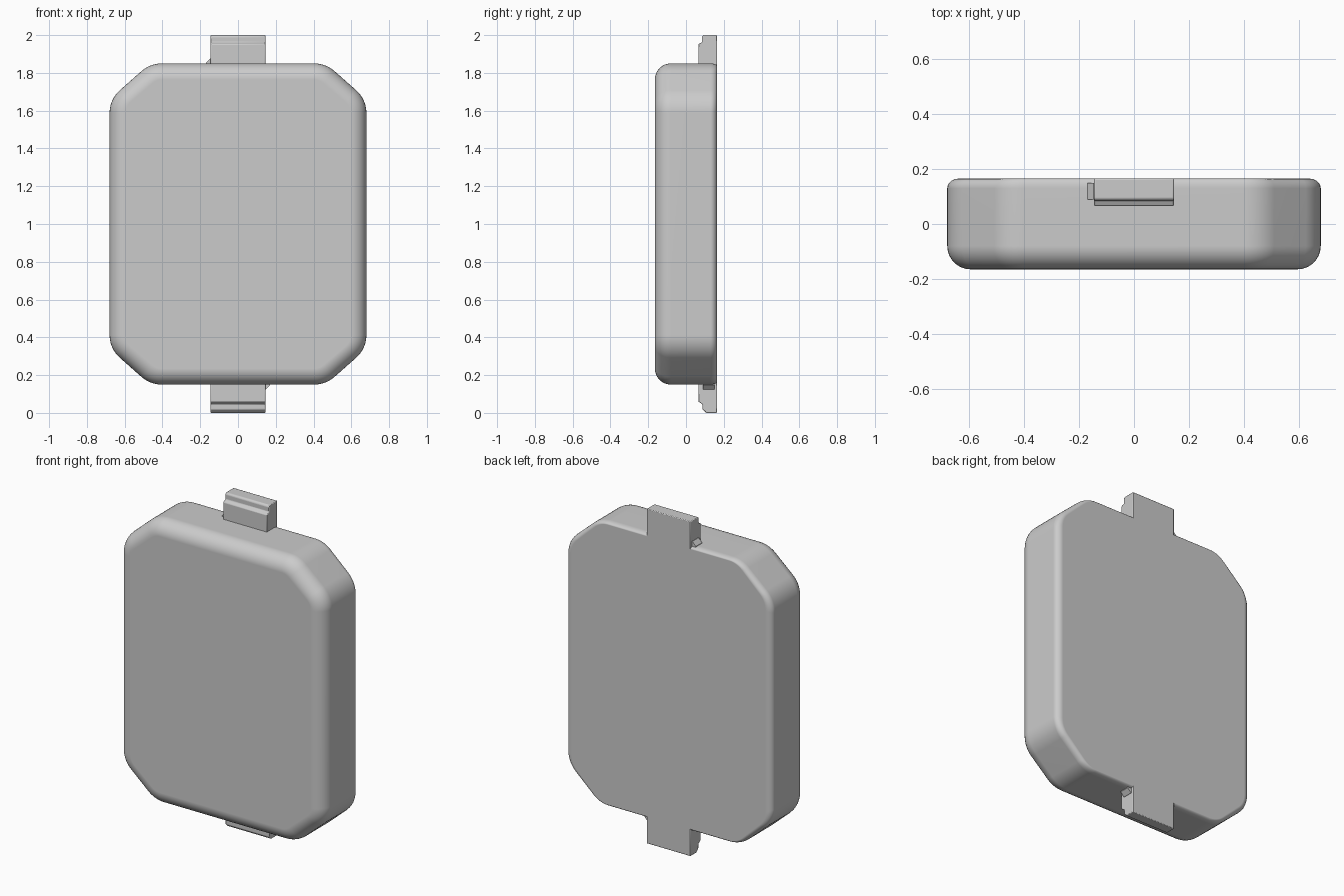
import bpy, bmesh, math
from mathutils import Vector, Matrix

if "Cube" in bpy.data.objects:
    bpy.data.objects.remove(bpy.data.objects["Cube"])

HX, HZ, HY, CZ = 0.68, 0.85, 0.165, 1.0   # body half sizes and centre height
CUT_X, CUT_Z, RADIUS = 0.215, 0.19, 0.16  # corner cut and its rounding


def finish(name, bm, angle):
    bmesh.ops.recalc_face_normals(bm, faces=bm.faces)
    mesh = bpy.data.meshes.new(name)
    bm.to_mesh(mesh)
    bm.free()
    ob = bpy.data.objects.new(name, mesh)
    bpy.context.collection.objects.link(ob)
    bpy.ops.object.select_all(action='DESELECT')
    ob.select_set(True)
    bpy.context.view_layer.objects.active = ob
    bpy.ops.object.shade_smooth_by_angle(angle=math.radians(angle))
    return ob


def outline(ix, iz, steps=6):
    """Octagon with rounded corners, inset by ix and iz."""
    w, h = HX - ix, HZ - iz
    cx, cz = CUT_X - 0.586 * ix, CUT_Z - 0.586 * iz
    r = RADIUS - max(ix, iz)
    pts = [Vector(p) for p in ((w, -h + cz), (w, h - cz), (w - cx, h), (-w + cx, h),
                               (-w, h - cz), (-w, -h + cz), (-w + cx, -h), (w - cx, -h))]
    out = []
    for i, p in enumerate(pts):
        a = (pts[i - 1] - p).normalized()
        b = (pts[(i + 1) % 8] - p).normalized()
        half = a.angle(b) / 2
        t = r / math.tan(half)
        centre = p + (a + b).normalized() * (r / math.sin(half))
        start, end = p + a * t - centre, p + b * t - centre
        sweep = start.angle(end)
        for k in range(steps + 1):
            f = k / steps
            v = (start * math.sin((1 - f) * sweep) + end * math.sin(f * sweep)) / math.sin(sweep)
            out.append(centre + v)
    return out


# Body: rings lofted from the rounded front rim to the thinner back rim
rings = []
for k in range(9):
    a = math.pi / 2 * k / 8
    d = 0.085 * (1 - math.sin(a))
    rings.append((-HY + 0.085 * (1 - math.cos(a)), d, d))
for k in range(6):
    a = math.pi / 2 * k / 5
    s = 1 - math.cos(a)
    rings.append((HY - 0.035 * (1 - math.sin(a)), 0.04 * s, 0.015 * s))

bm = bmesh.new()
loops = [[bm.verts.new((p.x, y, CZ + p.y)) for p in outline(ix, iz)] for y, ix, iz in rings]
for lo, hi in zip(loops, loops[1:]):
    n = len(lo)
    for i in range(n):
        j = (i + 1) % n
        bm.faces.new((lo[i], lo[j], hi[j], hi[i]))
bm.faces.new(loops[0])
bm.faces.new(loops[-1])
body = finish("case_body", bm, 30)
body.modifiers.new("flat_caps", 'WEIGHTED_NORMAL').keep_sharp = True


def prism(name, profile, direction, offset, bevel):
    """Extrude a flat profile along a direction, with slightly eased edges."""
    bm = bmesh.new()
    face = bm.faces.new([bm.verts.new(Vector(p) + Vector(offset)) for p in profile])
    ext = bmesh.ops.extrude_face_region(bm, geom=[face])
    moved = [g for g in ext['geom'] if isinstance(g, bmesh.types.BMVert)]
    bmesh.ops.translate(bm, verts=moved, vec=direction)
    ob = finish(name, bm, 30)
    if bevel:
        m = ob.modifiers.new("eased_edges", 'BEVEL')
        m.width, m.segments, m.limit_method = bevel, 2, 'ANGLE'
    return ob


# Snap tabs: stepped side profiles (y, z) extruded across the width
top = [(0.165, 1.825), (0.165, 2.0), (0.093, 2.0), (0.085, 1.992),
       (0.085, 1.962), (0.065, 1.952), (0.065, 1.825)]
bottom = [(0.165, 0.175), (0.165, 0.0), (0.108, 0.0), (0.088, 0.018),
          (0.088, 0.045), (0.065, 0.06), (0.065, 0.175)]
for name, prof in (("top_tab", top), ("bottom_tab", bottom)):
    prism(name, [(0, y, z) for y, z in prof], (0.29, 0, 0), (-0.145, 0, 0), 0.004)

# Small gussets beside each tab, on opposite sides
gusset = [(-0.14, 0.09, 0.84), (-0.17, 0.09, 0.84), (-0.17, 0.09, 0.853),
          (-0.147, 0.09, 0.877), (-0.14, 0.09, 0.877)]
for name, s in (("top_gusset", 1), ("bottom_gusset", -1)):
    prism(name, [(x * s, y, CZ + z * s) for x, y, z in gusset], (0, 0.06, 0), (0, 0, 0), 0)
